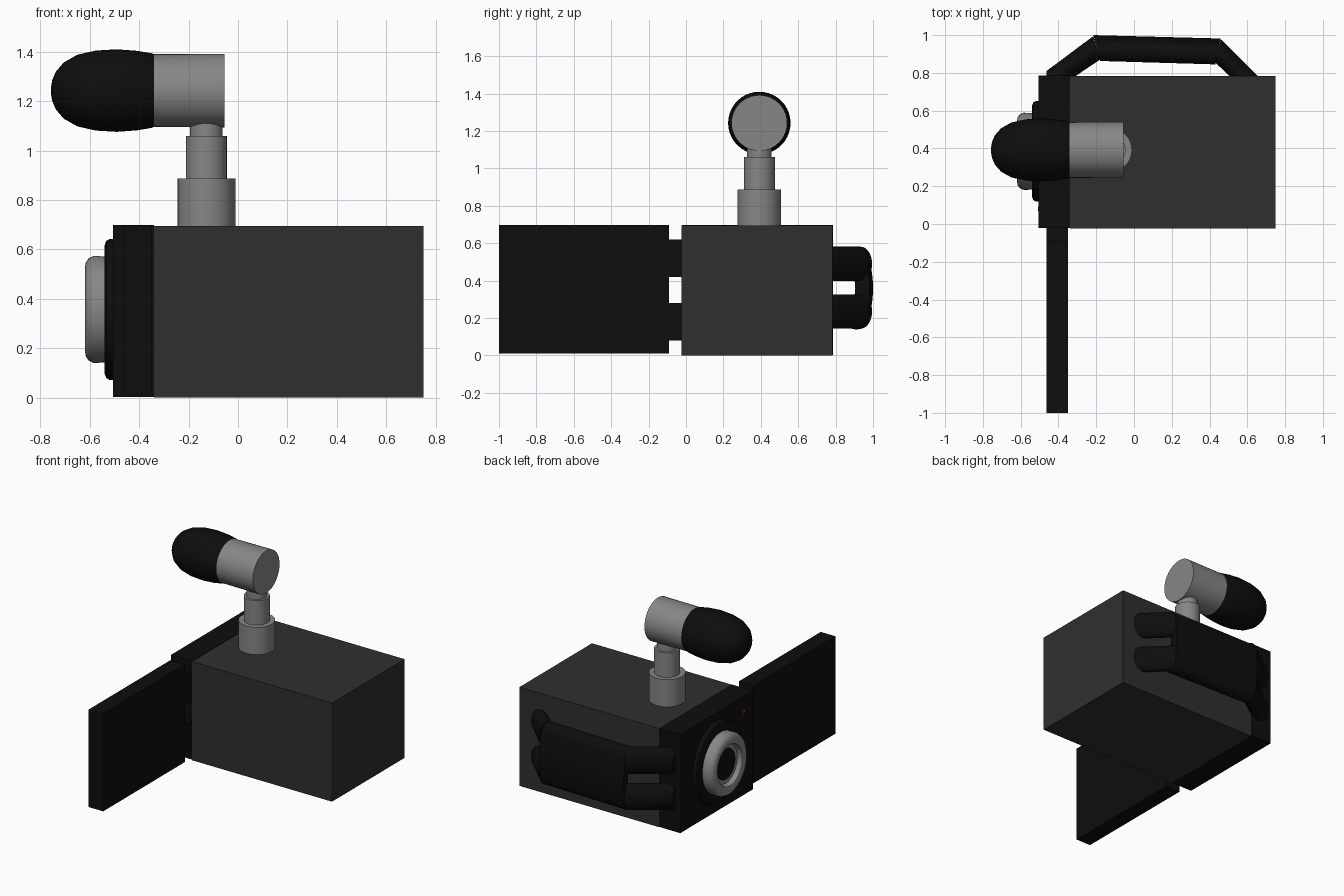
import bpy, bmesh, math
from mathutils import Vector

if "Cube" in bpy.data.objects:
    bpy.data.objects.remove(bpy.data.objects["Cube"])


def material(name, r, g, b):
    m = bpy.data.materials.new(name)
    m.diffuse_color = (r, g, b, 1)
    m.use_nodes = True
    m.node_tree.nodes["Principled BSDF"].inputs["Base Color"].default_value = m.diffuse_color
    return m


BLACK = material("black_plastic", 0.004, 0.004, 0.004)
DARK = material("dark_plastic", 0.028, 0.028, 0.028)
GREY = material("grey_metal", 0.24, 0.24, 0.24)
RED = material("red_light", 0.6, 0.01, 0.01)


def finish(name, bm, mat, smooth=True):
    bmesh.ops.recalc_face_normals(bm, faces=bm.faces)
    me = bpy.data.meshes.new(name)
    bm.to_mesh(me)
    bm.free()
    ob = bpy.data.objects.new(name, me)
    bpy.context.collection.objects.link(ob)
    me.materials.append(mat)
    if smooth:
        bpy.ops.object.select_all(action='DESELECT')
        ob.select_set(True)
        bpy.context.view_layer.objects.active = ob
        bpy.ops.object.shade_smooth_by_angle(angle=math.radians(35))
    return ob


def box(name, lo, hi, mat):
    bm = bmesh.new()
    bmesh.ops.create_cube(bm, size=1)
    for v in bm.verts:
        v.co = Vector([lo[i] + (v.co[i] + 0.5) * (hi[i] - lo[i]) for i in range(3)])
    return finish(name, bm, mat, False)


def loft(name, rings, mat):
    """Skin a list of equal-length rings and cap both ends."""
    bm = bmesh.new()
    vs = [[bm.verts.new(p) for p in ring] for ring in rings]
    n = len(vs[0])
    for a, b in zip(vs, vs[1:]):
        for i in range(n):
            j = (i + 1) % n
            bm.faces.new((a[i], a[j], b[j], b[i]))
    bm.faces.new(vs[0])
    bm.faces.new(vs[-1])
    return finish(name, bm, mat)


def lathe(name, profile, centre, mat, axis='X', sy=1.0, n=40):
    """Profile is (position along axis, radius); centre is the other two coordinates."""
    rings = []
    for t, r in profile:
        ring = []
        for i in range(n):
            a = 2 * math.pi * i / n
            u, v = centre[0] + sy * r * math.cos(a), centre[1] + r * math.sin(a)
            ring.append((t, u, v) if axis == 'X' else (u, v, t))
        rings.append(ring)
    return loft(name, rings, mat)


# Camera body and front housing
box("body", (-0.34, -0.025, 0), (0.75, 0.783, 0.695), DARK)
box("front_housing", (-0.505, -0.022, 0.003), (-0.34, 0.785, 0.698), BLACK)

# Lens
LENS = (0.385, 0.357)
lathe("lens_mount", [(-0.49, 0.285), (-0.52, 0.285), (-0.533, 0.278), (-0.54, 0.26),
                     (-0.54, 0.1)], LENS, BLACK, sy=0.93)
lathe("lens_ring", [(-0.53, 0.215), (-0.585, 0.216), (-0.605, 0.207), (-0.616, 0.19),
                    (-0.62, 0.165), (-0.612, 0.145), (-0.58, 0.135)], LENS, GREY, sy=0.945)
lathe("lens_glass", [(-0.57, 0.11), (-0.583, 0.108), (-0.588, 0.06)], LENS, BLACK, sy=0.945)
lathe("record_light", [(-0.5, 0.012), (-0.508, 0.012)], (0.08, 0.59), RED, n=12)

# Flip-out screen and hinges
box("screen", (-0.463, -1.0, 0.01), (-0.35, -0.09, 0.697), BLACK)
for name, z in (("lower_hinge", 0.08), ("upper_hinge", 0.42)):
    box(name, (-0.463, -0.1, z), (-0.35, -0.01, z + 0.2), BLACK)

# Hand strap panel: bowed section with rounded edges, mitred at both ends
ZM = 0.36
section = []
for k in range(13):                                   # outer bow
    z = -0.16 + 0.32 * k / 12
    section.append((0.997 - 0.022 * (z / 0.16) ** 2, z))
for k in range(1, 8):                                 # top edge
    a = math.pi / 2 - math.pi * k / 8
    section.append((0.9175 + 0.0575 * math.sin(a), 0.16 + 0.06 * math.cos(a)))
for k in range(13):                                   # hollow inner face
    z = 0.16 - 0.32 * k / 12
    section.append((0.92 - 0.06 * (z / 0.16) ** 2, z))
for k in range(1, 8):                                 # bottom edge
    a = -math.pi / 2 + math.pi * k / 8
    section.append((0.9175 + 0.0575 * math.sin(a), -0.16 - 0.06 * math.cos(a)))
left, right = [], []
for y, z in section:
    t = (y - 0.86) / 0.14
    left.append((-0.18 - 0.035 * t, y + 0.003, ZM + z))
    right.append((0.43 + 0.03 * t, y - 0.015, ZM + z))
loft("strap_panel", [left, right], BLACK)


# Strap prongs: oval tubes running from the panel ends into the body
def prong(name, inner0, outer0, inner1, outer1, zc):
    rings = []
    for p, q in ((inner0, outer0), (inner1, outer1)):
        ring = []
        for i in range(28):
            a = 2 * math.pi * i / 28
            t = 0.5 + 0.5 * math.cos(a)
            ring.append((p[0] + t * (q[0] - p[0]), p[1] + t * (q[1] - p[1]),
                         zc + 0.092 * math.sin(a)))
        rings.append(ring)
    loft(name, rings, BLACK)


for level, zc in (("lower", 0.235), ("upper", 0.49)):
    prong(level + "_front_prong", (-0.18, 0.87), (-0.215, 0.995),
          (-0.463, 0.68), (-0.463, 0.81), zc)
    prong(level + "_rear_prong", (0.43, 0.855), (0.46, 0.978),
          (0.52, 0.77), (0.67, 0.77), zc)

# Microphone stand
STAND = (-0.128, 0.392)
for name, r, z0, z1 in (("stand_base", 0.117, 0.69, 0.887),
                        ("stand_post", 0.083, 0.88, 1.06),
                        ("stand_neck", 0.066, 1.05, 1.13)):
    lathe(name, [(z0, r), (z1, r)], STAND, GREY, axis='Z', n=32)

# Microphone barrel and foam tip
MIC = (0.392, 1.243)
lathe("microphone_barrel", [(-0.4, 0.147), (-0.055, 0.149)], MIC, GREY)
lathe("microphone_foam", [(-0.757, 0.012), (-0.752, 0.042), (-0.737, 0.077), (-0.705, 0.114),
                          (-0.65, 0.145), (-0.575, 0.162), (-0.49, 0.167), (-0.41, 0.161),
                          (-0.35, 0.151), (-0.31, 0.136)], MIC, BLACK)
